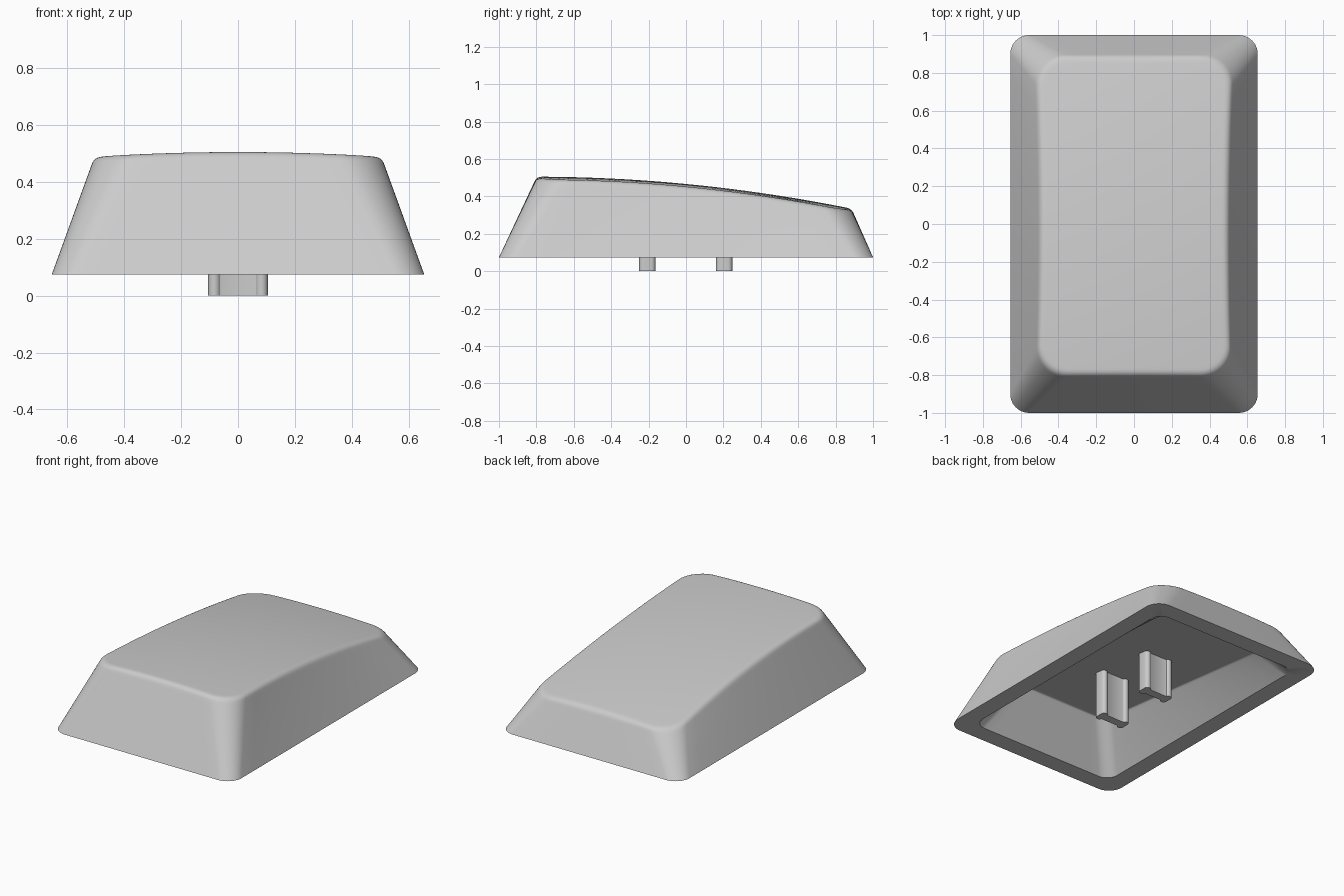
import bpy, bmesh
from math import sin, cos, pi, radians
from mathutils import Vector

if "Cube" in bpy.data.objects:
    bpy.data.objects.remove(bpy.data.objects["Cube"], do_unlink=True)

mat = bpy.data.materials.new("matte_grey")
mat.use_nodes = True
grey = (0.6, 0.6, 0.6, 1)
mat.diffuse_color = grey
mat.node_tree.nodes["Principled BSDF"].inputs["Base Color"].default_value = grey

BASE = 0.074      # height of the skirt's lower rim


def flat(x, y):
    return BASE


def crown(x, y):
    """Height of the sloping, slightly domed top."""
    return 0.466 - 0.0964 * y - 0.0596 * y * y - 0.065 * x * x


def ceiling(x, y):
    """Height of the sloping flat roof of the cavity."""
    return 0.285 - 0.11 * y


def outline(hx, y0, y1, r, height, bow=0.0, arc=10, side=14):
    """Rounded rectangle; bow widens it toward both ends."""
    corners = [(hx - r, y1 - r, 0), (r - hx, y1 - r, 1),
               (r - hx, y0 + r, 2), (hx - r, y0 + r, 3)]
    pts = []
    for cx, cy, q in corners:
        for i in range(arc + 1):
            a = (q + i / arc) * pi / 2
            pts.append(Vector((cx + r * cos(a), cy + r * sin(a), 0)))
        # subdivide the straight side up to the next corner
        nx, ny, nq = corners[(q + 1) % 4]
        a = (q + 1) * pi / 2
        end = Vector((nx + r * cos(a), ny + r * sin(a), 0))
        start = pts[-1]
        pts += [start.lerp(end, i / side) for i in range(1, side)]
    for p in pts:
        p.x *= 1 + bow * p.y * p.y
        p.z = height(p.x, p.y)
    return pts


def cup(base, edge, height, fillet, steps=6, rings=14):
    """Rings from the rim up the wall, round the edge and in over the top."""
    mid_y = (max(p.y for p in edge) + min(p.y for p in edge)) / 2
    inner = []
    for i, p in enumerate(edge):
        # step straight inward from the edge
        along = edge[(i + 1) % len(edge)] - edge[i - 1]
        q = p + Vector((-along.y, along.x, 0)).normalized() * fillet
        q.z = height(q.x, q.y)
        inner.append(q)
    low = [e + (b - e).normalized() * fillet for b, e in zip(base, edge)]
    # extra rings beside the fillet keep the shading crisp
    result = [base]
    for t in (0.5, 0.96):
        result.append([b.lerp(l, t) for b, l in zip(base, low)])
    for k in range(steps + 1):
        t = k / steps
        result.append([a * (1 - t) ** 2 + e * 2 * t * (1 - t) + c * t * t
                       for a, e, c in zip(low, edge, inner)])
    for s in [0.98] + [1 - k / rings for k in range(1, rings)]:
        ring = []
        for p in inner:
            x, y = p.x * s, mid_y + (p.y - mid_y) * s
            ring.append(Vector((x, y, height(x, y))))
        result.append(ring)
    return result


def loft(bm, rings):
    """Skin the rings in order and close both ends."""
    rows = [[bm.verts.new(p) for p in ring] for ring in rings]
    n = len(rows[0])
    for a, b in zip(rows, rows[1:]):
        for i in range(n):
            j = (i + 1) % n
            bm.faces.new((a[i], a[j], b[j], b[i]))
    bm.faces.new(rows[0][::-1])
    bm.faces.new(rows[-1])


def build(name, rings):
    bm = bmesh.new()
    loft(bm, rings)
    bmesh.ops.recalc_face_normals(bm, faces=bm.faces[:])
    mesh = bpy.data.meshes.new(name)
    bm.to_mesh(mesh)
    bm.free()
    mesh.materials.append(mat)
    obj = bpy.data.objects.new(name, mesh)
    bpy.context.collection.objects.link(obj)
    bpy.ops.object.select_all(action="DESELECT")
    obj.select_set(True)
    bpy.context.view_layer.objects.active = obj
    bpy.ops.object.shade_smooth_by_angle(angle=radians(35))


# Hollow cap: from the top's centre out, down, across the rim and up inside
outer = cup(outline(0.655, -1, 1, 0.1, flat),
            outline(0.495, -0.798, 0.885, 0.16, crown, bow=0.05), crown, 0.028)
cavity = cup(outline(0.537, -0.882, 0.882, 0.08, flat),
             outline(0.36, -0.71, 0.785, 0.08, ceiling), ceiling, 0.01)
build("cap_shell", outer[::-1] + cavity)

# Two mounting prongs: rounded lobes joined by a thinner web
lobe_x, lobe_y, r = 0.083, 0.0215, 0.022
quarter = [(lobe_x + r * cos(i * pi / 8), lobe_y + r * sin(i * pi / 8)) for i in range(8)]
quarter.append((0.057, 0.028))
half = quarter + [(-x, y) for x, y in reversed(quarter)]
profile = half + [(-x, -y) for x, y in half]
for name, cy in (("front_prong", -0.207), ("back_prong", 0.204)):
    bottom = [Vector((x, cy + y, 0)) for x, y in profile]
    top = [Vector((p.x, p.y, ceiling(p.x, p.y) + 0.01)) for p in bottom]
    build(name, [bottom, top])
